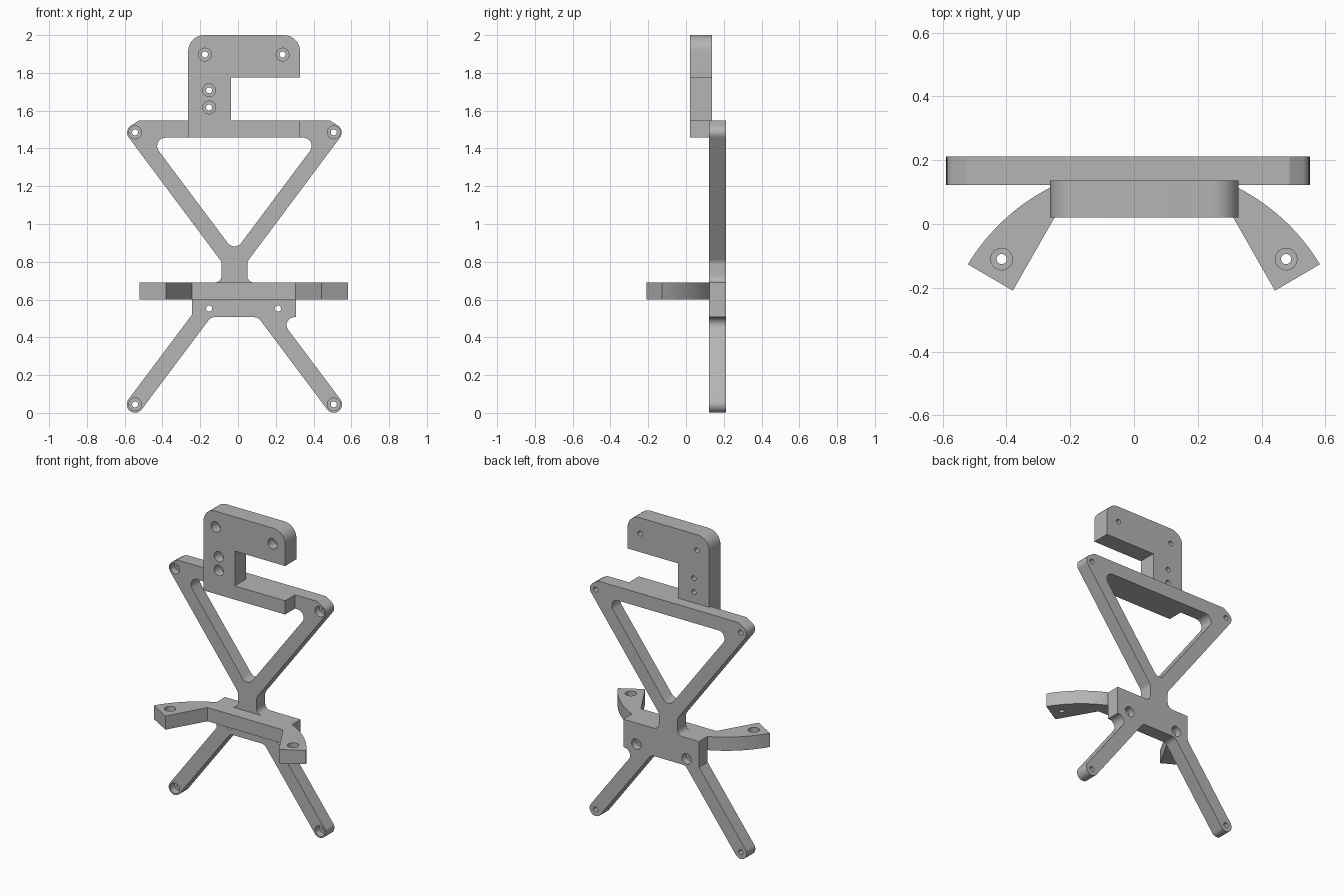
import bpy, bmesh, math
from mathutils import Vector

cube = bpy.data.objects.get("Cube")
if cube:
    bpy.data.objects.remove(cube, do_unlink=True)

GREY = (0.46, 0.46, 0.46, 1)
grey = bpy.data.materials.new("plain_grey")
grey.use_nodes = True
grey.diffuse_color = GREY
grey.node_tree.nodes["Principled BSDF"].inputs["Base Color"].default_value = GREY


def rounded(points, steps=8):
    """Outline with each (x, y, radius) corner replaced by an arc."""
    out = []
    for i, p in enumerate(points):
        v = Vector(p[:2])
        r = p[2] if len(p) > 2 else 0
        if not r:
            out.append(v)
            continue
        a = (Vector(points[i - 1][:2]) - v).normalized()
        b = (Vector(points[(i + 1) % len(points)][:2]) - v).normalized()
        half = a.angle(b) / 2
        centre = v + (a + b).normalized() * r / math.sin(half)
        start = v + a * r / math.tan(half) - centre
        end = v + b * r / math.tan(half) - centre
        turn = math.atan2(start.x * end.y - start.y * end.x, start.dot(end))
        for k in range(steps + 1):
            t = turn * k / steps
            c, s = math.cos(t), math.sin(t)
            out.append(centre + Vector((start.x * c - start.y * s, start.x * s + start.y * c)))
    return out


def prism(name, outline, lo, hi, axis="y"):
    """Extrude an outline along y (drawn in xz) or z (drawn in xy)."""
    def place(p, d):
        return (p.x, d, p.y) if axis == "y" else (p.x, p.y, d)
    bm = bmesh.new()
    face = bm.faces.new([bm.verts.new(place(p, lo)) for p in outline])
    shift = Vector((0, hi - lo, 0)) if axis == "y" else Vector((0, 0, hi - lo))
    new = bmesh.ops.extrude_face_region(bm, geom=[face], use_keep_orig=True)["geom"]
    bmesh.ops.translate(bm, vec=shift, verts=[g for g in new if isinstance(g, bmesh.types.BMVert)])
    bmesh.ops.recalc_face_normals(bm, faces=bm.faces)
    mesh = bpy.data.meshes.new(name)
    bm.to_mesh(mesh)
    bm.free()
    mesh.materials.append(grey)
    obj = bpy.data.objects.new(name, mesh)
    bpy.context.collection.objects.link(obj)
    return obj


def activate(obj):
    bpy.ops.object.select_all(action="DESELECT")
    obj.select_set(True)
    bpy.context.view_layer.objects.active = obj


def cut(obj, outline, lo, hi, axis="y"):
    cutter = prism("cutter", outline, lo, hi, axis)
    cutter.hide_render = True
    mod = obj.modifiers.new("cut", "BOOLEAN")
    mod.operation, mod.solver, mod.object = "DIFFERENCE", "EXACT", cutter
    activate(obj)
    bpy.ops.object.modifier_apply(modifier=mod.name)
    bpy.data.objects.remove(cutter, do_unlink=True)


def circle(x, y, r, n=24):
    return [Vector((x + r * math.cos(k * math.tau / n), y + r * math.sin(k * math.tau / n)))
            for k in range(n)]


def bore(obj, x, y, wide, axis="y"):
    """Narrow through hole with a wide counterbore over the given depth range."""
    cut(obj, circle(x, y, 0.034), *wide, axis)
    cut(obj, circle(x, y, 0.016), -1 if axis == "y" else 0, 1, axis)


# Shared dimensions
MID = -0.019                 # centre line of the frame
R = 0.044                    # limb half width and fillet radius
BACK, FRONT = 0.212, 0.123   # frame depth
HEAD_FRONT = 0.02
SPAN, FOOT_Z, TOP_Z = 0.526, 0.045, 1.485
BAR_LO, BAR_HI = 1.457, 1.547
BLOCK_L, BLOCK_R, BLOCK_LO, BLOCK_HI = -0.243, 0.306, 0.507, 0.69


def leg(side):
    """Outer edge origin, two tip corners and inner edge origin of a leg."""
    hole = Vector((MID + side * SPAN, FOOT_Z))
    along = Vector((-side * 0.6, 0.8))
    out = Vector((side * 0.8, 0.6)) * R
    outer, inner = hole + out, hole - out
    tips = [(*(p - along * R), R * 0.99) for p in (outer, inner)]
    return outer, tips, inner


def upper(side):
    """Half of the upper frame outline, from the bar down to the block."""
    return [(MID + side * x, z, r) for x, z, r in (
        (0.507, BAR_HI, 0), (0.588, 1.496, R), (0.068, 0.80, R), (0.068, BLOCK_HI, 0.036))]


# Frame: crossbar, crossing limbs, centre block and legs in one plate
lo_out, lo_tips, lo_in = leg(-1)
ro_out, ro_tips, ro_in = leg(1)
outline = upper(-1)
outline += [(BLOCK_L, BLOCK_HI), (BLOCK_L, lo_out.y + (BLOCK_L - lo_out.x) / 0.75)]
outline += lo_tips
outline += [(lo_in.x + (BLOCK_LO - lo_in.y) * 0.75, BLOCK_LO, R),
            (ro_in.x - (BLOCK_LO - ro_in.y) * 0.75, BLOCK_LO, R)]
outline += ro_tips[::-1]
outline += [(ro_out.x - (BLOCK_LO - ro_out.y) * 0.75, BLOCK_LO, R * 0.95),
            (BLOCK_R, BLOCK_LO), (BLOCK_R, BLOCK_HI)]
outline += upper(1)[::-1]
frame = prism("frame", rounded(outline), FRONT, BACK)
window = [(MID - 0.453, BAR_LO, R), (MID, 0.852, R), (MID + 0.453, BAR_LO, R)]
cut(frame, rounded(window), 0, 1)
for side in (-1, 1):
    for z in (FOOT_Z, TOP_Z):
        bore(frame, MID + side * SPAN, z, (0, FRONT + 0.045))
for x in (-0.153, 0.212):
    bore(frame, x, 0.552, (BACK - 0.045, 1))

# Head: hooked plate standing on a ledge in front of the crossbar
HEAD_L, HEAD_R = -0.264, 0.328
hook = [(HEAD_L, BAR_HI), (-0.037, BAR_HI), (-0.037, 1.775), (HEAD_R, 1.775),
        (HEAD_R, 2, 0.085), (HEAD_L, 2, 0.085)]
head = prism("head_hook", rounded(hook), HEAD_FRONT, 0.137)
for x, z in ((-0.175, 1.897), (0.236, 1.897), (-0.153, 1.708), (-0.153, 1.617)):
    bore(head, x, z, (-1, HEAD_FRONT + 0.06))
ledge = prism("head_ledge", rounded([(HEAD_L, BAR_LO), (HEAD_R, BAR_LO),
                                     (HEAD_R, BAR_HI), (HEAD_L, BAR_HI)]), HEAD_FRONT, FRONT)

# Bracket: flat bar with two curved arms reaching forward
ARM_MID, ARC_Y, ARC_R = 0.031, -0.46, 0.645
first, last = math.asin(0.275 / ARC_R), math.asin(0.552 / ARC_R)
angles = [first + (last - first) * k / 16 for k in range(17)]
half = [Vector((ARC_R * math.sin(a), ARC_Y + ARC_R * math.cos(a))) for a in angles]
half += [Vector((0.411, -0.209)), Vector((0.274, 0.031))]
shape = [Vector((ARM_MID + p.x, p.y)) for p in half]
shape += [Vector((ARM_MID - p.x, p.y)) for p in reversed(half)]
bracket = prism("arm_bracket", shape, 0.6, BLOCK_HI, "z")
for side in (-1, 1):
    bore(bracket, ARM_MID + side * 0.446, -0.11, (BLOCK_HI - 0.045, 1), "z")

for obj in (frame, head, ledge, bracket):
    activate(obj)
    bpy.ops.object.shade_smooth_by_angle(angle=math.radians(30))
